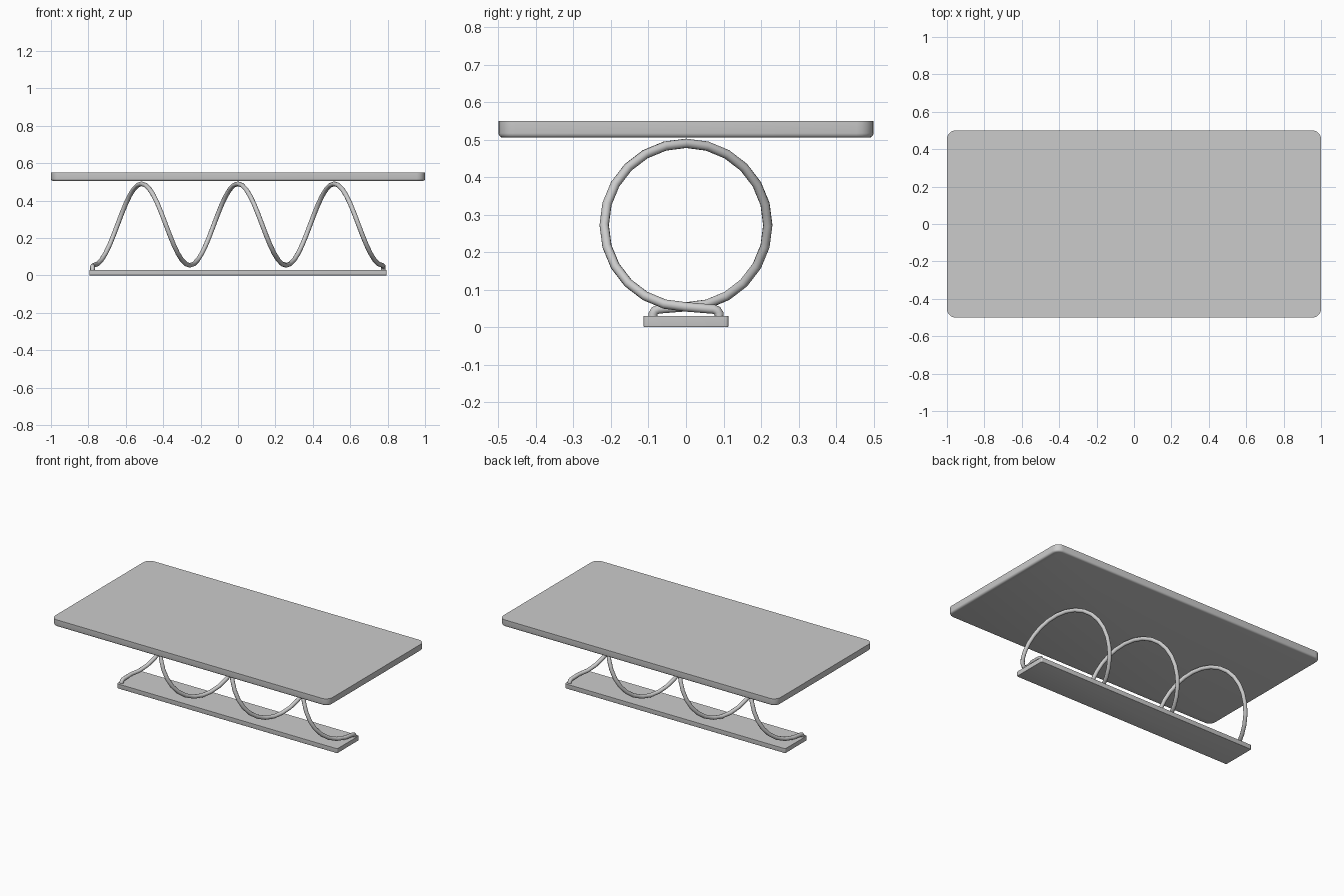
import bpy, bmesh, math
from mathutils import Vector

cube = bpy.data.objects.get("Cube")
if cube:
    bpy.data.objects.remove(cube, do_unlink=True)

# One plain grey for the whole table
grey = bpy.data.materials.new("plain grey")
grey.use_nodes = True
colour = (0.6, 0.6, 0.6, 1)
grey.diffuse_color = colour
grey.node_tree.nodes["Principled BSDF"].inputs["Base Color"].default_value = colour


def smooth(obj):
    bpy.ops.object.select_all(action="DESELECT")
    obj.select_set(True)
    bpy.context.view_layer.objects.active = obj
    bpy.ops.object.shade_smooth_by_angle(angle=math.radians(40))


def slab(name, size, bottom, corner, lower_edge):
    """Box with rounded upright corners and a softened lower rim."""
    bm = bmesh.new()
    bmesh.ops.create_cube(bm, size=1)
    for v in bm.verts:
        v.co = Vector((v.co.x * size[0], v.co.y * size[1],
                       bottom + (v.co.z + 0.5) * size[2]))
    upright = [e for e in bm.edges
               if abs(e.verts[0].co.z - e.verts[1].co.z) > size[2] / 2]
    bmesh.ops.bevel(bm, geom=upright, offset=corner, segments=5,
                    profile=0.5, affect="EDGES")
    rim = [e for e in bm.edges
           if all(v.co.z < bottom + 0.0001 for v in e.verts)]
    bmesh.ops.bevel(bm, geom=rim, offset=lower_edge, segments=3,
                    profile=0.5, affect="EDGES")
    mesh = bpy.data.meshes.new(name)
    bm.to_mesh(mesh)
    bm.free()
    mesh.materials.append(grey)
    obj = bpy.data.objects.new(name, mesh)
    bpy.context.collection.objects.link(obj)
    smooth(obj)


slab("table_top", (2.0, 1.0, 0.045), 0.505, 0.045, 0.012)
slab("base_plate", (1.59, 0.226, 0.03), 0, 0.008, 0.003)

# Coiled rod: three turns along x, each end bent down into the base
turns, steps, radius, pitch, centre = 3, 24, 0.218, 0.515, 0.272
half = turns * pitch / 2
foot = [Vector((-half - 0.005, y, z))
        for y, z in ((-0.088, 0.02), (-0.088, 0.036), (-0.083, 0.044), (-0.073, 0.048))]
path = list(foot)
for i in range(turns * steps + 1):
    a = math.tau * i / steps
    path.append(Vector((-half + pitch * i / steps, radius * math.sin(a),
                        centre - radius * math.cos(a))))
path += [Vector((-p.x, -p.y, p.z)) for p in reversed(foot)]

curve = bpy.data.curves.new("coil_rod", "CURVE")
curve.dimensions = "3D"
curve.bevel_depth = 0.0125
curve.bevel_resolution = 3
curve.use_fill_caps = True
line = curve.splines.new("POLY")
line.points.add(len(path) - 1)
for point, co in zip(line.points, path):
    point.co = (*co, 1)
curve.materials.append(grey)
rod = bpy.data.objects.new("coil_rod", curve)
bpy.context.collection.objects.link(rod)
bpy.ops.object.select_all(action="DESELECT")
rod.select_set(True)
bpy.context.view_layer.objects.active = rod
bpy.ops.object.convert(target="MESH")
smooth(bpy.context.view_layer.objects.active)
